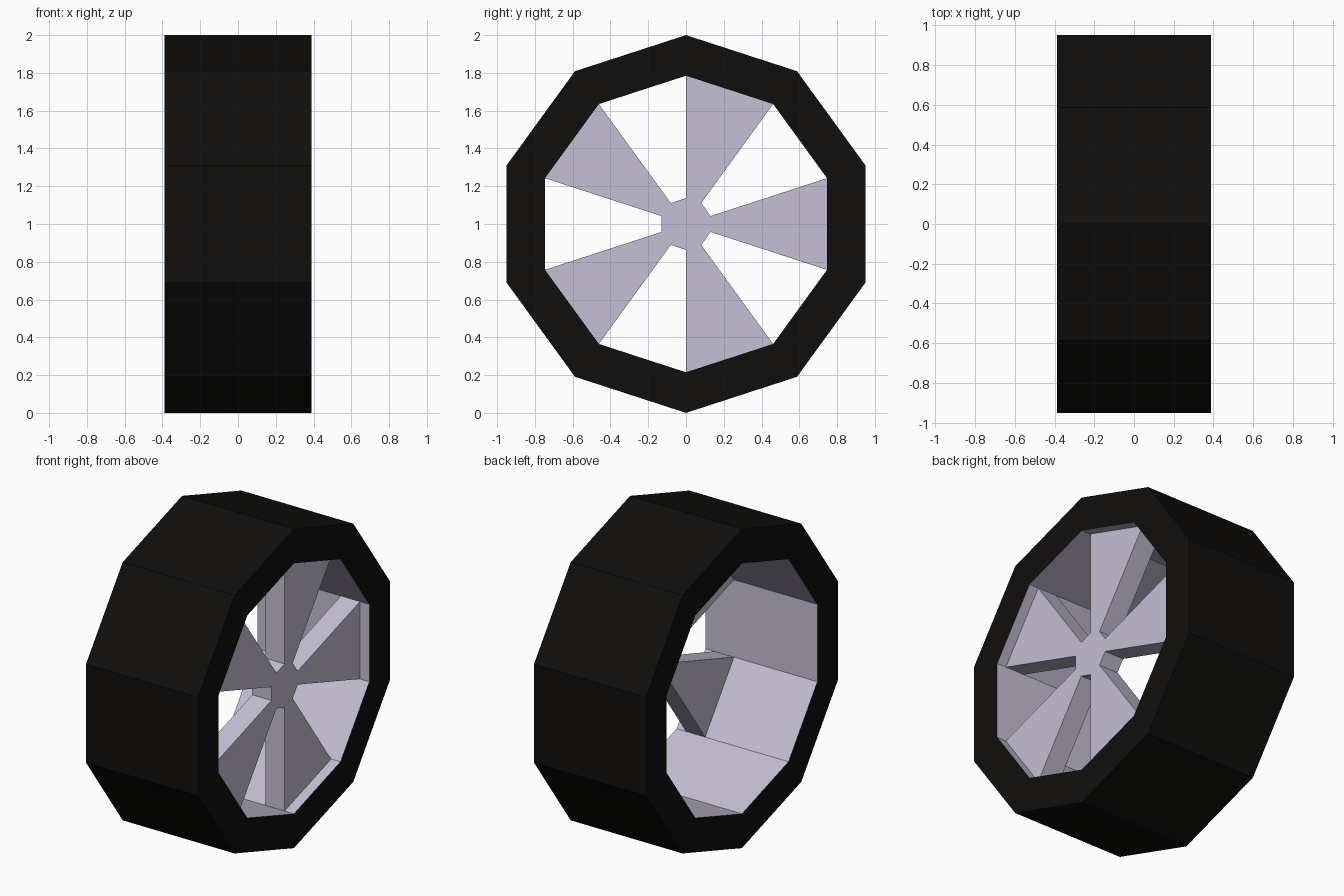
import bpy, bmesh
from math import sin, cos, radians

if "Cube" in bpy.data.objects:
    bpy.data.objects.remove(bpy.data.objects["Cube"])

SIDES = 10
R_OUT, R_IN, R_HUB = 1.0, 0.785, 0.137
HALF_W = 0.388
SPOKE_BACK, SPOKE_FRONT = 0.19, 0.323


def material(name, color):
    m = bpy.data.materials.new(name)
    m.diffuse_color = (*color, 1)
    m.use_nodes = True
    m.node_tree.nodes["Principled BSDF"].inputs["Base Color"].default_value = m.diffuse_color
    return m


def point(x, r, deg):
    return (x, r * cos(radians(deg)), 1 + r * sin(radians(deg)))


def finish(name, bm, mat):
    mesh = bpy.data.meshes.new(name)
    bm.to_mesh(mesh)
    bm.free()
    mesh.materials.append(mat)
    obj = bpy.data.objects.new(name, mesh)
    bpy.context.collection.objects.link(obj)
    return obj


def swept(name, profile, mat):
    """Ten-sided band around the x axis from an (x, radius) profile."""
    bm = bmesh.new()
    rings = [[bm.verts.new(point(x, r, 18 + 36 * i)) for i in range(SIDES)]
             for x, r in profile]
    for a, b in zip(rings, rings[1:]):
        for i in range(SIDES):
            j = (i + 1) % SIDES
            bm.faces.new((a[i], b[i], b[j], a[j]))
    return finish(name, bm, mat)


black = material("rubber", (0.005, 0.0045, 0.004))
alloy = material("alloy", (0.56, 0.52, 0.66))

# Tyre: side walls and tread, open where the rim sits
swept("tyre", [(HALF_W, R_IN), (HALF_W, R_OUT), (-HALF_W, R_OUT), (-HALF_W, R_IN)], black)

# Rim: inner lining of the tyre, facing the axle
swept("rim", [(-HALF_W, R_IN), (HALF_W, R_IN)], alloy)

# Spokes and hub: one star outline, extruded
bm = bmesh.new()
outline = []
for k in range(5):
    a = 72 * k
    for r, d in ((R_IN, -18), (R_IN, 18), (R_HUB, 18), (R_HUB, 54)):
        outline.append(bm.verts.new(point(SPOKE_FRONT, r, a + d)))
face = bm.faces.new(outline)
ext = bmesh.ops.extrude_face_region(bm, geom=[face], use_keep_orig=True)
verts = [v for v in ext["geom"] if isinstance(v, bmesh.types.BMVert)]
bmesh.ops.translate(bm, verts=verts, vec=(SPOKE_BACK - SPOKE_FRONT, 0, 0))
bmesh.ops.recalc_face_normals(bm, faces=bm.faces)
finish("spokes", bm, alloy)
